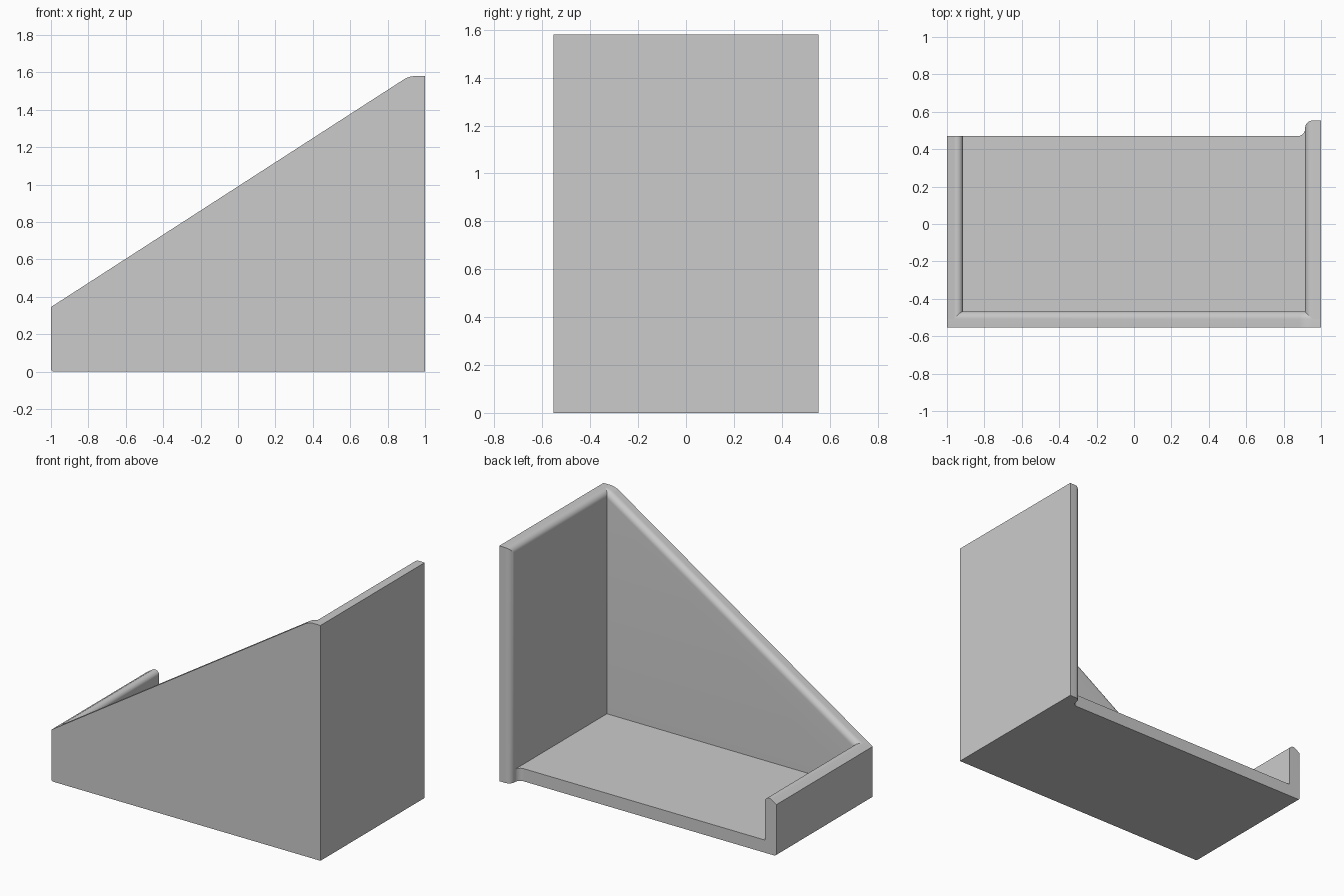
import bpy, bmesh, math
from mathutils import Vector

cube = bpy.data.objects.get("Cube")
if cube:
    bpy.data.objects.remove(cube, do_unlink=True)

W, D, H = 1.0, 0.553, 1.58      # half width, half depth, height
T = 0.085                       # sheet thickness
BACK = 0.47                     # rear edge of the floor
LIP_Z, SLOPE = 0.345, 0.645     # sloped top line
R = 0.04                        # edge rounding

grey = bpy.data.materials.new("plain grey")
grey.use_nodes = True
colour = (0.6, 0.6, 0.6, 1)
grey.diffuse_color = colour
grey.node_tree.nodes["Principled BSDF"].inputs["Base Color"].default_value = colour


def slope_z(x):
    return LIP_Z + (x + W) * SLOPE


def rounded(corners, steps=8):
    """Outline from (x, y, radius) corners, each radius becoming a tangent arc."""
    out = []
    for i, (x, y, r) in enumerate(corners):
        p = Vector((x, y))
        if not r:
            out.append(p)
            continue
        a = (Vector(corners[i - 1][:2]) - p).normalized()
        b = (Vector(corners[(i + 1) % len(corners)][:2]) - p).normalized()
        half = a.angle(b) / 2
        centre = p + (a + b).normalized() * r / math.sin(half)
        start = p + a * r / math.tan(half) - centre
        end = p + b * r / math.tan(half) - centre
        for k in range(steps + 1):
            t = k / steps
            out.append(centre + start.lerp(end, t).normalized() * r)
    return out


def prism(name, corners, lo, hi, upright, bevels=()):
    """Extrude an outline along z (upright) or along y, then round chosen edges."""
    bm = bmesh.new()
    place = (lambda p: (p.x, p.y, lo)) if upright else (lambda p: (p.x, lo, p.y))
    face = bm.faces.new([bm.verts.new(place(p)) for p in rounded(corners)])
    ext = bmesh.ops.extrude_face_region(bm, geom=[face])
    shift = Vector((0, 0, hi - lo)) if upright else Vector((0, hi - lo, 0))
    bmesh.ops.translate(bm, vec=shift,
                        verts=[v for v in ext["geom"] if isinstance(v, bmesh.types.BMVert)])
    for rule, radius in bevels:
        edges = [e for e in bm.edges if all(rule(v.co) for v in e.verts)]
        bmesh.ops.bevel(bm, geom=edges, offset=radius, segments=8, profile=0.5,
                        affect='EDGES', clamp_overlap=True)
    bmesh.ops.recalc_face_normals(bm, faces=bm.faces)
    mesh = bpy.data.meshes.new(name)
    bm.to_mesh(mesh)
    bm.free()
    mesh.materials.append(grey)
    ob = bpy.data.objects.new(name, mesh)
    bpy.context.collection.objects.link(ob)
    bpy.ops.object.select_all(action='DESELECT')
    ob.select_set(True)
    bpy.context.view_layer.objects.active = ob
    bpy.ops.object.shade_smooth_by_angle(angle=math.radians(30))
    return ob


# Front panel with a sloped top and softened inner rim
flat_x = -W + (H - LIP_Z) / SLOPE
prism("front_panel",
      [(-W, 0, 0.015), (W, 0, 0), (W, H, 0), (flat_x, H, 0.12), (-W, LIP_Z, 0)],
      -D, -D + T, False,
      [(lambda c: c.y > -D + T - 0.001 and c.z > slope_z(c.x) - 0.2 and c.z > 0.3, R)])

# Tall side wall, rounded along its inner top and inner rear edges
inner = W - T
prism("side_wall",
      [(inner, -D, 0), (W, -D, 0), (W, D, 0), (inner, D, 0)], 0, H, True,
      [(lambda c: c.x < inner + 0.001 and (c.z > H - 0.001 or c.y > D - 0.001)
        and not (c.z < 0.001 and c.y < 0), R)])

# Floor slab with a concave fillet where it meets the wall
prism("floor",
      [(-W + T / 2, -D, 0), (W - T / 2, -D, 0), (W - T / 2, BACK + R, 0),
       (inner, BACK + R, 0), (inner, BACK, R), (-W + T / 2, BACK, 0)],
      0, T, True)

# Low lip following the same slope, rounded inside
prism("low_lip",
      [(-W, 0, 0.015), (-W + T, 0, 0), (-W + T, slope_z(-W + T), 0.03), (-W, LIP_Z, 0)],
      -D, BACK, False,
      [(lambda c: c.x < -W + 0.001 and c.y > BACK - 0.001 and c.z > 0.01, 0.012)])
